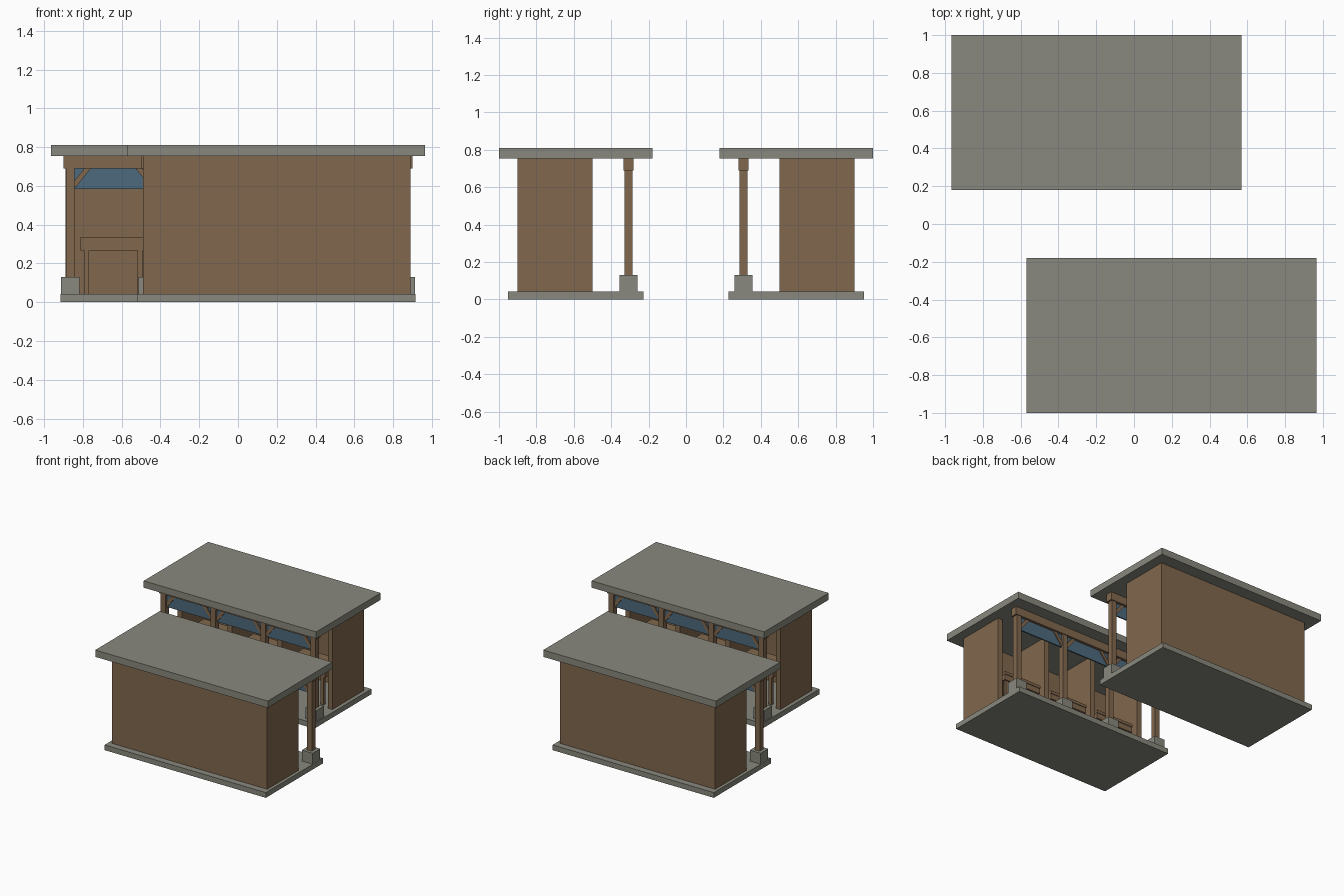
import bpy
import math

if "Cube" in bpy.data.objects:
    bpy.data.objects.remove(bpy.data.objects["Cube"])


def material(name, rgb):
    m = bpy.data.materials.new(name)
    m.diffuse_color = (*rgb, 1.0)
    m.use_nodes = True
    m.node_tree.nodes["Principled BSDF"].inputs["Base Color"].default_value = m.diffuse_color
    return m


WOOD = material("brown wood", (0.22, 0.138, 0.075))
STONE = material("grey stone", (0.25, 0.25, 0.21))
CLOTH = material("blue cloth", (0.075, 0.142, 0.205))


def box(name, x, y, z, mat, s=1, tilt=0.0):
    """Box from ranges; s = -1 turns it half a turn about the z axis."""
    hx, hy, hz = [(r[1] - r[0]) / 2 for r in (x, y, z)]
    verts = [(i * hx, j * hy, k * hz) for k in (-1, 1)
             for i, j in ((-1, -1), (1, -1), (1, 1), (-1, 1))]
    faces = [(3, 2, 1, 0), (4, 5, 6, 7), (0, 1, 5, 4),
             (1, 2, 6, 5), (2, 3, 7, 6), (3, 0, 4, 7)]
    me = bpy.data.meshes.new(name)
    me.from_pydata(verts, [], faces)
    me.materials.append(mat)
    ob = bpy.data.objects.new(name, me)
    ob.location = (s * sum(x) / 2, s * sum(y) / 2, sum(z) / 2)
    ob.rotation_euler = (0, s * tilt, 0)
    bpy.context.collection.objects.link(ob)
    return ob


def around(c, h):
    return (c - h, c + h)


CX = -0.2                                          # centre of one stall row
COLS = [CX + 0.444 * k for k in (-1.5, -0.5, 0.5, 1.5)]
CY = 0.308                                         # line of the columns


def stall_row(s, tag):
    # slab and flat roof
    box(tag + "_floor_slab", (-0.915, 0.52), (0.227, 0.953), (0, 0.042), STONE, s)
    box(tag + "_roof", (-0.965, 0.57), (0.18, 1.0), (0.755, 0.81), STONE, s)
    # back wall, end walls and partitions
    box(tag + "_back_wall", (-0.89, 0.49), (0.865, 0.9), (0.042, 0.755), WOOD, s)
    for x in (-0.87, COLS[1], COLS[2], 0.47):
        box(tag + "_cross_wall", around(x, 0.02), (0.5, 0.865), (0.042, 0.755), WOOD, s)
    # beam, columns and footings
    box(tag + "_front_beam", (-0.9, 0.5), around(CY, 0.027), (0.69, 0.755), WOOD, s)
    for x in COLS:
        box(tag + "_column", around(x, 0.022), around(CY, 0.022), (0.13, 0.69), WOOD, s)
        box(tag + "_footing", around(x, 0.048), around(CY, 0.048), (0.042, 0.13), STONE, s)
    # each bay: valance, knee braces and counter
    for a, b in zip(COLS, COLS[1:]):
        m = (a + b) / 2
        box(tag + "_valance", (a + 0.022, b - 0.022), around(CY, 0.005),
            (0.585, 0.69), CLOTH, s)
        for e in (-1, 1):
            box(tag + "_knee_brace", around(m + e * 0.164, 0.062), around(CY, 0.013),
                around(0.65, 0.013), WOOD, s, e * math.radians(52))
        box(tag + "_counter_top", around(m, 0.17), (0.51, 0.73), (0.312, 0.335), WOOD, s)
        box(tag + "_counter_apron", around(m, 0.168), (0.515, 0.725), (0.268, 0.312), WOOD, s)
        for e in (-1, 1):
            for y in (0.535, 0.705):
                box(tag + "_counter_leg", around(m + e * 0.138, 0.013), around(y, 0.013),
                    (0.042, 0.268), WOOD, s)


stall_row(1, "rear")
stall_row(-1, "fore")
